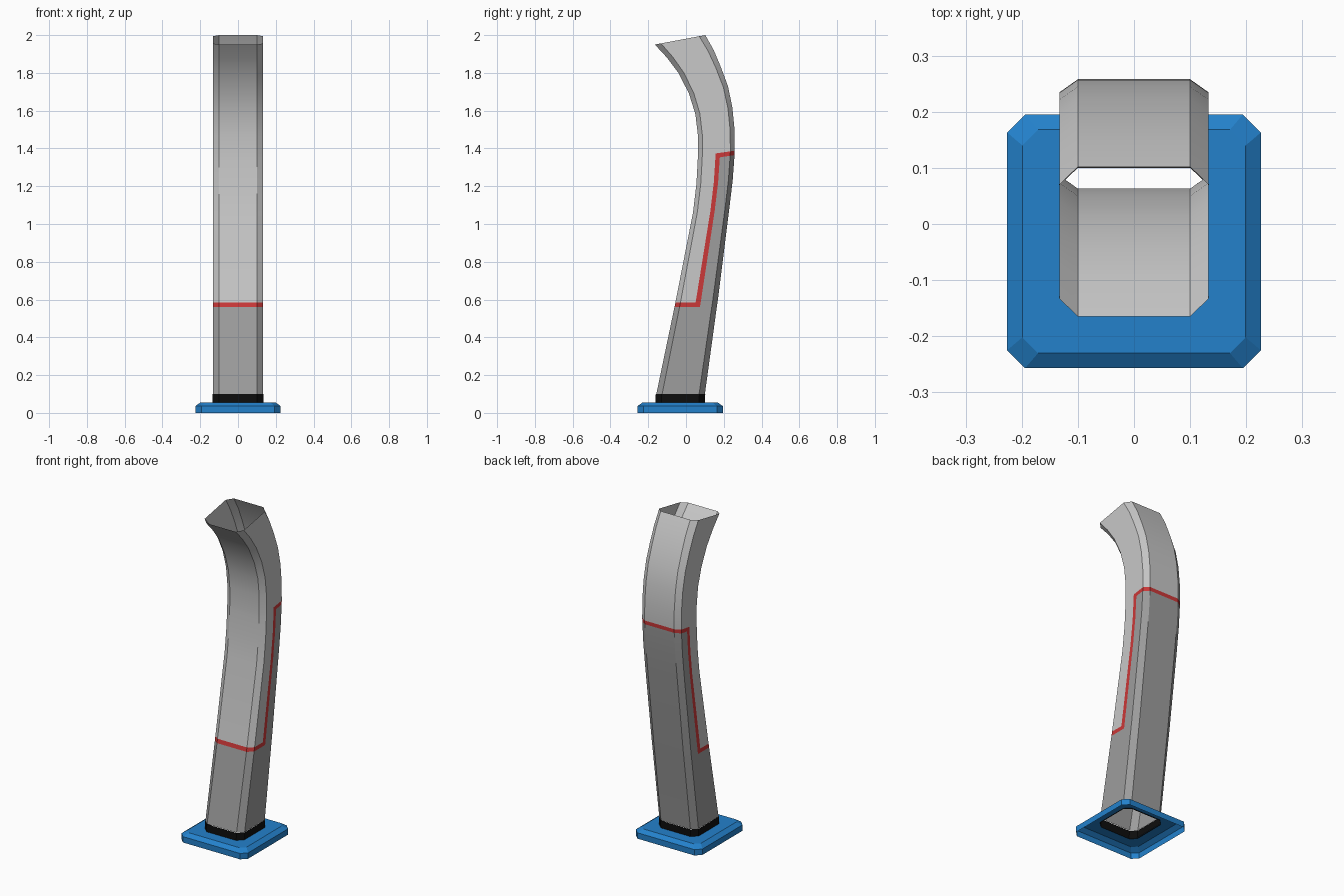
import bpy

cube = bpy.data.objects.get("Cube")
if cube:
    bpy.data.objects.remove(cube, do_unlink=True)


def material(name, colour):
    mat = bpy.data.materials.new(name)
    mat.use_nodes = True
    rgba = (*colour, 1.0)
    mat.diffuse_color = rgba
    mat.node_tree.nodes["Principled BSDF"].inputs["Base Color"].default_value = rgba
    return mat


LIGHT = material("light grey", (0.58, 0.58, 0.58))
DARK = material("dark grey", (0.34, 0.34, 0.34))
RED = material("red", (0.60, 0.04, 0.04))
BLACK = material("black", (0.004, 0.004, 0.004))
BLUE = material("blue", (0.017, 0.22, 0.60))


def loft(name, rings, mats, rule=None):
    """Join equal closed rings into an open shell; rule(row, column) picks the colour."""
    n = len(rings[0])
    verts = [p for ring in rings for p in ring]
    cells = [(r, c) for r in range(len(rings) - 1) for c in range(n)]
    faces = [(r * n + c, r * n + (c + 1) % n,
              (r + 1) * n + (c + 1) % n, (r + 1) * n + c) for r, c in cells]
    mesh = bpy.data.meshes.new(name)
    mesh.from_pydata(verts, [], faces)
    for mat in mats:
        mesh.materials.append(mat)
    if rule:
        for poly, (r, c) in zip(mesh.polygons, cells):
            poly.material_index = rule(r, c)
    obj = bpy.data.objects.new(name, mesh)
    bpy.context.collection.objects.link(obj)
    return obj


# Cross-section: half width and front-to-back fraction, with stripe edges on the sides
HALF = [(0.10, 0), (0.133, 0.12), (0.133, 0.48), (0.133, 0.60), (0.133, 0.88), (0.10, 1)]
SECTION = HALF + [(-x, t) for x, t in reversed(HALF)]


def ring(yf, zf, yb, zb, grow=0.0):
    return [(x + (grow if x > 0 else -grow), yf + (yb - yf) * t, zf + (zb - zf) * t)
            for x, t in SECTION]


# Curved tube: front y, front z, back y, back z of each row
ROWS = [
    (-0.157, 0.10, 0.10, 0.10),
    (-0.061, 0.56, 0.163, 0.56),
    (-0.056, 0.585, 0.167, 0.585),
    (0.037, 1.06, 0.229, 1.08),
    (0.055, 1.21, 0.247, 1.23),
    (0.062, 1.335, 0.257, 1.365),
    (0.063, 1.36, 0.258, 1.388),
    (0.063, 1.47, 0.257, 1.50),
    (0.050, 1.58, 0.245, 1.62),
    (0.016, 1.69, 0.222, 1.73),
    (-0.040, 1.80, 0.185, 1.83),
    (-0.100, 1.88, 0.147, 1.92),
    (-0.165, 1.95, 0.102, 2.00),
]
LOWER_STRIPE, UPPER_STRIPE = 1, 5


def tube_colour(r, c):
    t = (SECTION[c][1] + SECTION[(c + 1) % len(SECTION)][1]) / 2
    light, dark, red = 0, 1, 2
    if r < LOWER_STRIPE:
        return dark
    if r > UPPER_STRIPE:
        return light
    if 0.48 < t < 0.60 and abs(SECTION[c][0]) > 0.11:
        return red
    if t < 0.5:
        return red if r == LOWER_STRIPE else light
    return red if r == UPPER_STRIPE else dark


tube = loft("curved_tube", [ring(*row) for row in ROWS], [LIGHT, DARK, RED], tube_colour)

# Black collar where the tube meets the base
collar = loft("collar", [ring(-0.162, 0.05, 0.10, 0.05, 0.001),
                         ring(-0.160, 0.10, 0.102, 0.10, 0.001)], [BLACK])


# Base plate: open shell with chamfered corners and a hole for the tube
def octagon(half, cut, z):
    quarter = [(half - cut, -half), (half, cut - half),
               (half, half - cut), (half - cut, half)]
    pts = quarter + [(-x, y) for x, y in reversed(quarter)]
    return [(x, y - 0.031, z) for x, y in pts]


base = loft("base_plate", [octagon(0.226, 0.032, 0.0), octagon(0.226, 0.032, 0.036),
                           octagon(0.199, 0.028, 0.055), octagon(0.132, 0.032, 0.055)],
            [BLUE])

# Smooth along the curve, crisp at the chamfers
bpy.ops.object.select_all(action="DESELECT")
tube.select_set(True)
bpy.context.view_layer.objects.active = tube
bpy.ops.object.shade_smooth_by_angle()
